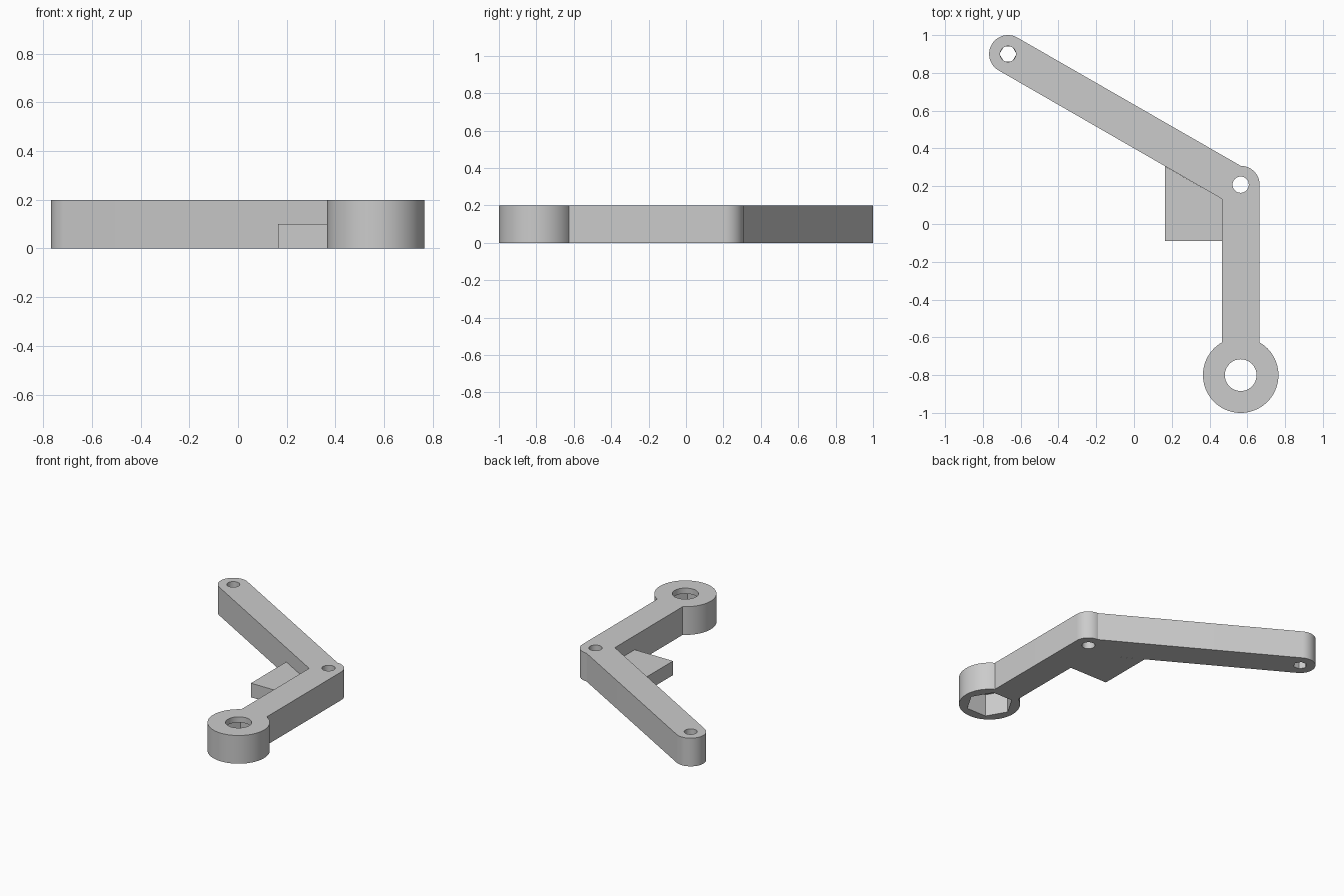
import bpy, bmesh
from math import radians, sin, cos, pi

cube = bpy.data.objects.get("Cube")
if cube:
    bpy.data.objects.remove(cube, do_unlink=True)

grey = bpy.data.materials.new("light_grey")
grey.use_nodes = True
grey.diffuse_color = (0.6, 0.6, 0.6, 1)
grey.node_tree.nodes["Principled BSDF"].inputs["Base Color"].default_value = (0.6, 0.6, 0.6, 1)

THICK = 0.2
LEDGE = 0.16          # height where a nut pocket meets its round hole
RING = (0.565, -0.8)
ELBOW = (0.565, 0.208)
TIP = (-0.667, 0.9)


def arc(centre, radius, start, end, steps):
    angles = [radians(start + (end - start) * i / steps) for i in range(steps + 1)]
    return [(centre[0] + radius * cos(a), centre[1] + radius * sin(a)) for a in angles]


def prism(name, outline, z0, z1):
    """Extrude a flat outline from z0 to z1."""
    bm = bmesh.new()
    face = bm.faces.new([bm.verts.new((x, y, z0)) for x, y in outline])
    top = bmesh.ops.extrude_face_region(bm, geom=[face])["geom"]
    verts = [v for v in top if isinstance(v, bmesh.types.BMVert)]
    bmesh.ops.translate(bm, verts=verts, vec=(0, 0, z1 - z0))
    bmesh.ops.recalc_face_normals(bm, faces=bm.faces)
    mesh = bpy.data.meshes.new(name)
    bm.to_mesh(mesh)
    bm.free()
    mesh.materials.append(grey)
    obj = bpy.data.objects.new(name, mesh)
    bpy.context.collection.objects.link(obj)
    return obj


def activate(obj):
    bpy.ops.object.select_all(action="DESELECT")
    obj.select_set(True)
    bpy.context.view_layer.objects.active = obj


def cut(body, centre, radius, sides, z0, z1):
    """Cut a straight hole with the given number of sides."""
    cutter = prism("hole_cutter", arc(centre, radius, 0, 360 - 360 / sides, sides - 1), z0, z1)
    cutter.hide_render = True
    activate(body)
    mod = body.modifiers.new("hole", "BOOLEAN")
    mod.operation = "DIFFERENCE"
    mod.solver = "EXACT"
    mod.object = cutter
    bpy.ops.object.modifier_apply(modifier=mod.name)
    bpy.data.objects.remove(cutter, do_unlink=True)


# Bent lever: hub ring, straight leg, rounded elbow, long arm, inner corner
outline = arc(RING, 0.2, 120, 420, 60)
outline += arc(ELBOW, 0.1, 0, 90, 18)
outline += arc(TIP, 0.1, 60, 240, 36)
outline.append((0.465, 0.133))
lever = prism("bent_lever", outline, 0, THICK)

# Hub bore over a hexagonal nut pocket
cut(lever, RING, 0.155, 6, -0.1, LEDGE)
cut(lever, RING, 0.084, 48, 0.1, 0.3)
# Small bore and hexagonal pocket at the arm tip
cut(lever, TIP, 0.045, 6, -0.1, LEDGE)
cut(lever, TIP, 0.042, 32, 0.1, 0.3)
# Plain elbow bore
cut(lever, ELBOW, 0.043, 32, -0.1, 0.3)

activate(lever)
bpy.ops.object.shade_smooth_by_angle(angle=radians(25))

# Half-height web in the inner corner
prism("corner_web", [(0.165, 0.305), (0.165, -0.09), (0.465, -0.09), (0.465, 0.133)], 0, THICK / 2)
